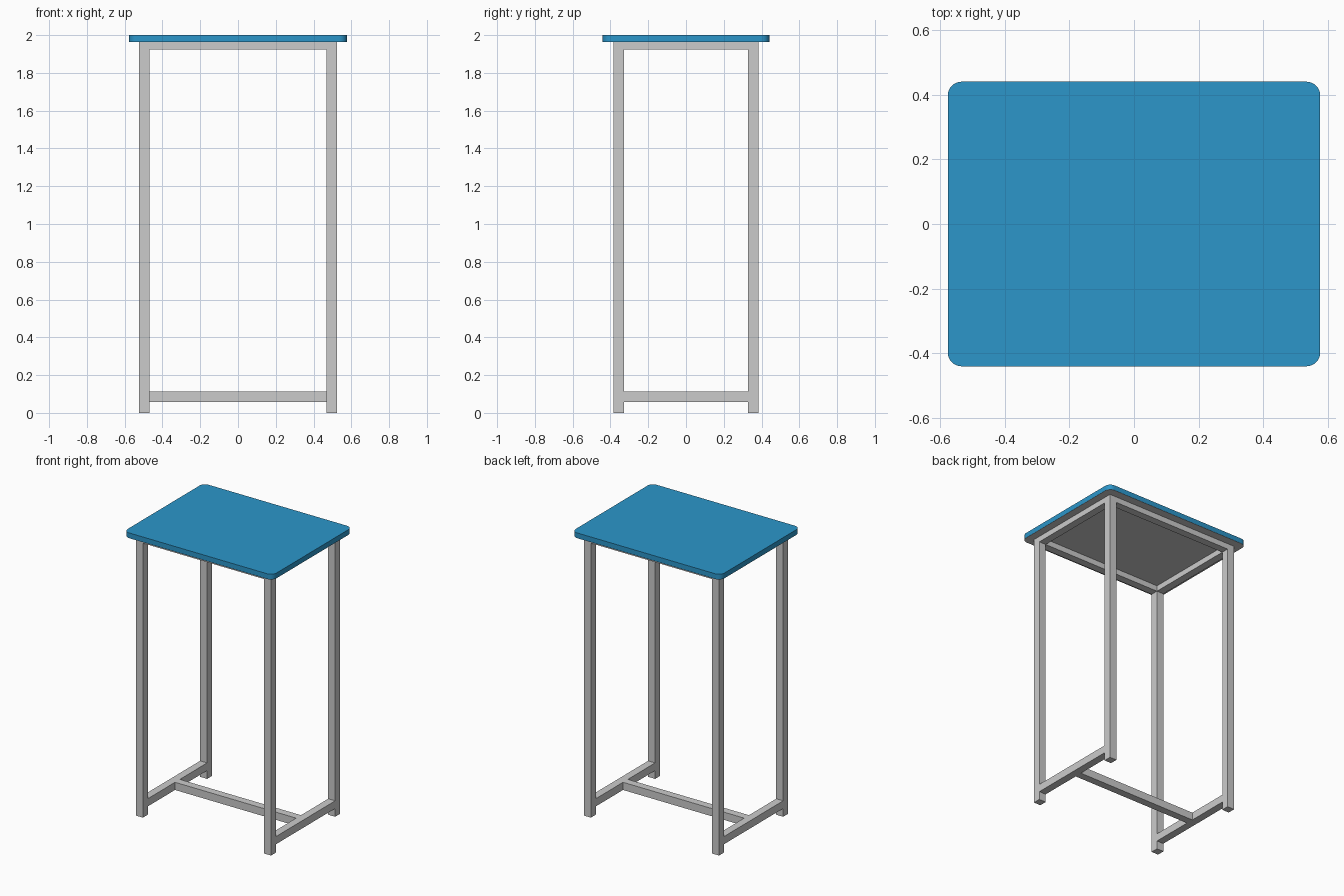
import bpy, bmesh

if "Cube" in bpy.data.objects:
    bpy.data.objects.remove(bpy.data.objects["Cube"])

LX, LY, T = 0.4965, 0.3555, 0.054   # leg centres and tube thickness
TOP_Z = 1.963                       # underside of the table top


def box(name, lo, hi, corner=0.0):
    """Axis-aligned box, optionally with rounded vertical edges."""
    bm = bmesh.new()
    bmesh.ops.create_cube(bm, size=1)
    for v in bm.verts:
        v.co = [(a + b) / 2 + c * (b - a) for a, b, c in zip(lo, hi, v.co)]
    if corner:
        upright = [e for e in bm.edges
                   if abs(e.verts[0].co.z - e.verts[1].co.z) > 1e-4]
        bmesh.ops.bevel(bm, geom=upright, offset=corner, segments=8,
                        profile=0.5, affect='EDGES')
    bm.normal_update()
    mesh = bpy.data.meshes.new(name)
    bm.to_mesh(mesh)
    bm.free()
    obj = bpy.data.objects.new(name, mesh)
    bpy.context.collection.objects.link(obj)
    return obj


h = T / 2

# Table top: blue with a plain grey underside
blue = bpy.data.materials.new("blue_top")
blue.diffuse_color = (0.025, 0.305, 0.59, 1)
blue.use_nodes = True
blue.node_tree.nodes["Principled BSDF"].inputs["Base Color"].default_value = blue.diffuse_color
top = box("table_top", (-0.577, -0.441, TOP_Z + 0.001), (0.577, 0.441, 2), 0.043)
top.data.materials.append(blue)
box("underside_panel", (-0.577, -0.441, TOP_Z), (0.577, 0.441, TOP_Z + 0.001), 0.043)
for obj in bpy.context.collection.objects:
    bpy.context.view_layer.objects.active = obj
    obj.select_set(True)
bpy.ops.object.shade_smooth_by_angle()

# Four square legs
for sx, side in ((-1, "left"), (1, "right")):
    for sy, end in ((-1, "front"), (1, "back")):
        x, y = sx * LX, sy * LY
        box(f"{end}_{side}_leg", (x - h, y - h, 0), (x + h, y + h, TOP_Z))

# Side rails: one under the top, one near the floor
for sx, side in ((-1, "left"), (1, "right")):
    x = sx * LX
    for label, z0, z1 in (("upper", 1.923, TOP_Z), ("lower", 0.058, 0.112)):
        box(f"{label}_{side}_rail", (x - h, h - LY, z0), (x + h, LY - h, z1))

# Front and back rails under the top
for sy, end in ((-1, "front"), (1, "back")):
    y = sy * LY
    box(f"upper_{end}_rail", (h - LX, y - h, 1.923), (LX - h, y + h, TOP_Z))

# Central stretcher joining the lower side rails
box("stretcher", (h - LX, -h, 0.058), (LX - h, h, 0.112))
